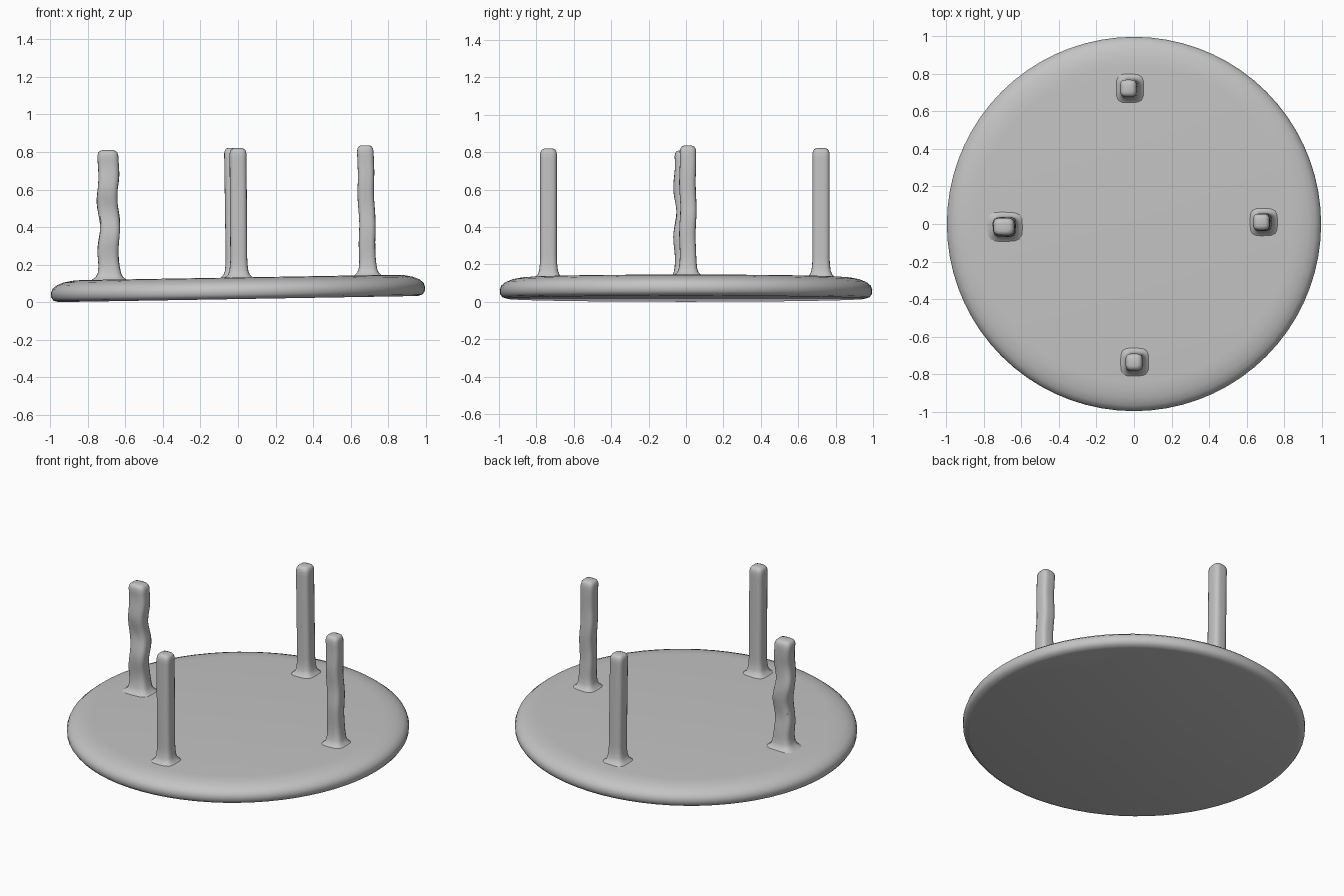
import bpy, bmesh, math

cube = bpy.data.objects.get("Cube")
if cube:
    bpy.data.objects.remove(cube, do_unlink=True)

# One plain grey for everything
grey = bpy.data.materials.new("plain grey")
grey.use_nodes = True
colour = (0.55, 0.55, 0.55, 1)
grey.diffuse_color = colour
grey.node_tree.nodes["Principled BSDF"].inputs["Base Color"].default_value = colour

SLOPE = 0.017  # the top leans slightly down towards -x


def lean(x):
    return SLOPE * (x + 1)


def loft(name, rings):
    """Skin a stack of equal-length point rings and cap both ends."""
    bm = bmesh.new()
    loops = [[bm.verts.new(p) for p in ring] for ring in rings]
    n = len(loops[0])
    for a, b in zip(loops, loops[1:]):
        for i in range(n):
            j = (i + 1) % n
            bm.faces.new((a[i], a[j], b[j], b[i]))
    bm.faces.new(loops[0][::-1])
    bm.faces.new(loops[-1])
    mesh = bpy.data.meshes.new(name)
    bm.to_mesh(mesh)
    bm.free()
    mesh.materials.append(grey)
    obj = bpy.data.objects.new(name, mesh)
    bpy.context.collection.objects.link(obj)
    bpy.ops.object.select_all(action='DESELECT')
    obj.select_set(True)
    bpy.context.view_layer.objects.active = obj
    bpy.ops.object.shade_smooth_by_angle(angle=math.radians(40))
    return obj


# Round table top, lying upside down: (radius, height) profile with a soft rim
profile = [(0.955, 0.0), (0.982, 0.008), (0.994, 0.025), (0.996, 0.048),
           (0.988, 0.07), (0.965, 0.089), (0.93, 0.103), (0.885, 0.112), (0.84, 0.115)]
SEGS = 72
rings = []
for r, z in profile:
    ring = []
    for i in range(SEGS):
        a = 2 * math.pi * i / SEGS
        x, y = r * math.cos(a), r * math.sin(a)
        ring.append((x, y, z + lean(x)))
    rings.append(ring)
loft("table_top", rings)


# Legs: rounded-square posts with a flared foot, a domed end and optional waviness
def leg(name, base, tip, half_x, half_y, top, wobble=0.0):
    z0 = 0.105 + lean(base[0])
    # (height, width scale)
    steps = [(z0, 1.9), (z0 + 0.012, 1.6), (z0 + 0.024, 1.3), (z0 + 0.045, 1.12), (z0 + 0.08, 1.03)]
    first, last = z0 + 0.11, top - 0.03
    steps += [(first + (last - first) * k / 22, 1.0) for k in range(23)]
    steps += [(top - 0.015, 0.92), (top - 0.005, 0.78), (top, 0.5)]
    rings = []
    for z, s in steps:
        t = (z - z0) / (top - z0)
        fade = math.sin(math.pi * min(max(t, 0), 1))
        cx = base[0] + (tip[0] - base[0]) * t + wobble * fade * math.cos(t * 15)
        cy = base[1] + (tip[1] - base[1]) * t + wobble * fade * math.sin(t * 15)
        ring = []
        for i in range(24):
            a = 2 * math.pi * i / 24
            c, d = math.cos(a), math.sin(a)
            k = (c ** 4 + d ** 4) ** -0.25
            swell = 1 - 8 * wobble * fade * (0.5 + 0.5 * math.sin(2 * a + t * 20))
            ring.append((cx + half_x * s * k * c * swell, cy + half_y * s * k * d * swell, z))
        rings.append(ring)
    return loft(name, rings)


leg("front_leg", (0.005, -0.735), (0.0, -0.735), 0.045, 0.045, 0.82)
leg("back_leg", (-0.02, 0.722), (-0.03, 0.722), 0.044, 0.046, 0.822)
leg("left_leg", (0.692, 0.01), (0.677, 0.01), 0.044, 0.044, 0.835, 0.003)
leg("right_leg", (-0.685, -0.015), (-0.693, -0.015), 0.056, 0.047, 0.81, 0.008)
